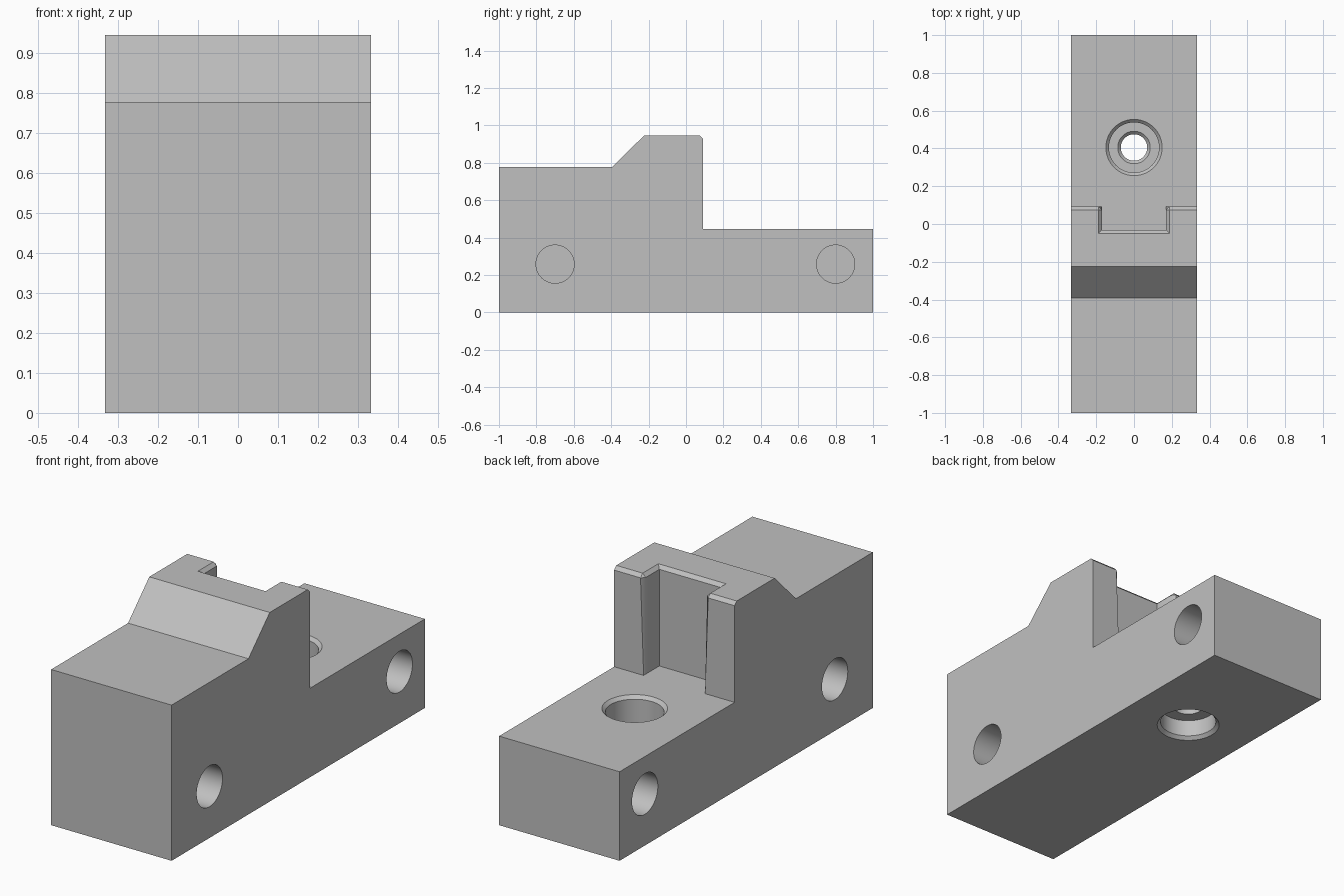
import bpy, bmesh, math
from mathutils import Matrix, Vector

cube = bpy.data.objects.get("Cube")
if cube:
    bpy.data.objects.remove(cube, do_unlink=True)

HALF_W, SHELF, TOP, BACK = 0.333, 0.445, 0.945, 0.092
SLOT_X, SLOT_Y, CHAMFER = 0.17, -0.032, 0.017

grey = bpy.data.materials.new("plain grey")
grey.use_nodes = True
colour = (0.53, 0.53, 0.53, 1)
grey.diffuse_color = colour
grey.node_tree.nodes["Principled BSDF"].inputs["Base Color"].default_value = colour


def make_object(name, bm):
    bmesh.ops.recalc_face_normals(bm, faces=bm.faces)
    mesh = bpy.data.meshes.new(name)
    bm.to_mesh(mesh)
    bm.free()
    mesh.materials.append(grey)
    obj = bpy.data.objects.new(name, mesh)
    bpy.context.collection.objects.link(obj)
    return obj


def lathe(name, profile, matrix):
    """Closed solid of revolution from (radius, height) points."""
    bm = bmesh.new()
    verts = [bm.verts.new((r, 0, z)) for r, z in profile]
    edges = [bm.edges.new(pair) for pair in zip(verts, verts[1:])]
    bmesh.ops.spin(bm, geom=verts + edges, cent=(0, 0, 0), axis=(0, 0, 1),
                   angle=math.tau, steps=64, use_duplicate=False)
    bmesh.ops.remove_doubles(bm, verts=bm.verts, dist=1e-5)
    bmesh.ops.transform(bm, matrix=matrix, verts=bm.verts)
    return make_object(name, bm)


def cut(target, cutter):
    mod = target.modifiers.new("cut", 'BOOLEAN')
    mod.operation = 'DIFFERENCE'
    mod.solver = 'EXACT'
    mod.object = cutter
    bpy.context.view_layer.objects.active = target
    bpy.ops.object.modifier_apply(modifier=mod.name)
    bpy.data.objects.remove(cutter, do_unlink=True)


# Body: side profile extruded across the width
bm = bmesh.new()
profile = [(-1, 0), (1, 0), (1, SHELF), (BACK, SHELF), (BACK, TOP),
           (-0.225, TOP), (-0.393, 0.778), (-1, 0.778)]
face = bm.faces.new([bm.verts.new((-HALF_W, y, z)) for y, z in profile])
side = bmesh.ops.extrude_face_region(bm, geom=[face])["geom"]
bmesh.ops.translate(bm, vec=(2 * HALF_W, 0, 0),
                    verts=[v for v in side if isinstance(v, bmesh.types.BMVert)])
body = make_object("clamp_block", bm)

# Slot in the back of the raised stop
bm = bmesh.new()
bmesh.ops.create_cube(bm, size=1, matrix=Matrix.Translation((0, SLOT_Y + 0.1, SHELF + 0.4))
                      @ Matrix.Diagonal((2 * SLOT_X, 0.2, 0.8, 1)))
cut(body, make_object("slot_cutter", bm))

# Chamfers along the stop's rear top edge and the mouth of the slot
bm = bmesh.new()
bm.from_mesh(body.data)
bmesh.ops.remove_doubles(bm, verts=bm.verts, dist=1e-5)
bmesh.ops.dissolve_limit(bm, angle_limit=0.01, verts=bm.verts, edges=bm.edges)


def is_chamfered(edge):
    a, b = (v.co for v in edge.verts)
    mid = (a + b) / 2
    on_top = min(a.z, b.z) > TOP - 0.001 and mid.y > -0.1 and abs(mid.x) < HALF_W - 0.001
    mouth = (abs(a.z - b.z) > 0.1 and abs(abs(mid.x) - SLOT_X) < 0.001
             and abs(mid.y - BACK) < 0.001)
    return on_top or mouth


bmesh.ops.bevel(bm, geom=[e for e in bm.edges if is_chamfered(e)], offset=CHAMFER,
                offset_type='OFFSET', segments=1, profile=0.5, affect='EDGES')
bm.to_mesh(body.data)
bm.free()

# Vertical bolt hole, counterbored and chamfered from both ends
R, r, c = 0.133, 0.07, 0.016
bolt = [(0, -0.05), (R + c + 0.05, -0.05), (R, c), (R, 0.1), (r, 0.1),
        (r, 0.225 - c), (r + c, 0.225), (R, 0.225), (R, SHELF - c),
        (R + c + 0.05, SHELF + 0.05), (0, SHELF + 0.05)]
cut(body, lathe("bolt_hole_cutter", bolt, Matrix.Translation((0, 0.405, 0))))

# Blind dowel holes on both sides
dowel = [(0, -0.25), (0.102, -0.25), (0.102, 0.1), (0, 0.1)]
for sign in (-1, 1):
    for y in (-0.7, 0.8):
        place = (Matrix.Translation((sign * HALF_W, y, 0.258))
                 @ Matrix.Rotation(sign * math.pi / 2, 4, 'Y'))
        cut(body, lathe("dowel_hole_cutter", dowel, place))

# Smooth hole walls, sharp edges
bpy.ops.object.select_all(action='DESELECT')
body.select_set(True)
bpy.context.view_layer.objects.active = body
bpy.ops.object.shade_smooth_by_angle(angle=math.radians(30))
